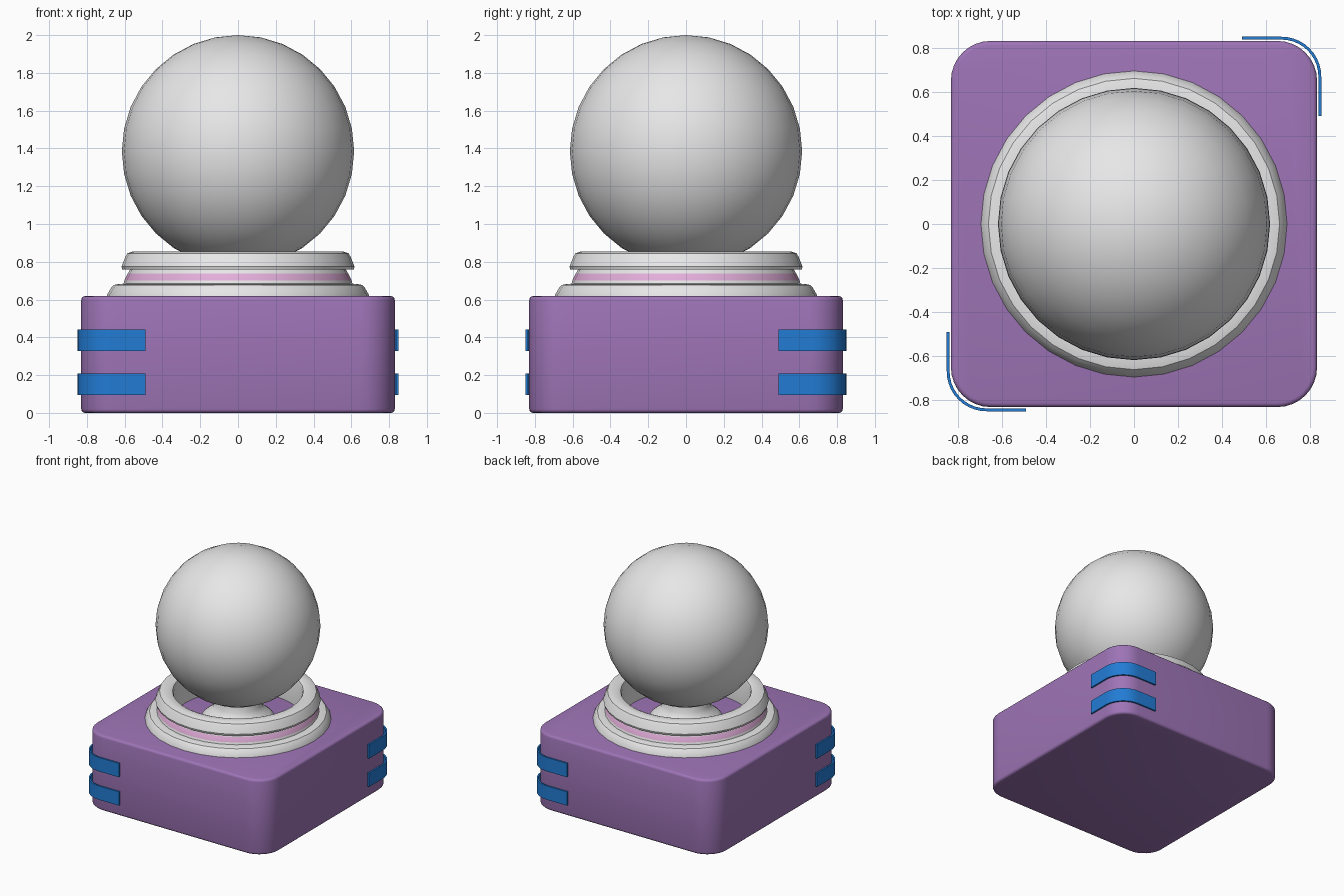
import bpy, bmesh, math

if "Cube" in bpy.data.objects:
    bpy.data.objects.remove(bpy.data.objects["Cube"])


def material(name, rgb):
    m = bpy.data.materials.new(name)
    m.diffuse_color = (*rgb, 1)
    m.use_nodes = True
    m.node_tree.nodes["Principled BSDF"].inputs["Base Color"].default_value = m.diffuse_color
    return m


GREY = material("light_grey", (0.8, 0.8, 0.8))
PURPLE = material("purple", (0.34, 0.175, 0.47))
BLUE = material("blue", (0.016, 0.20, 0.66))
PINK = material("pink", (0.76, 0.42, 0.70))


def finish(bm, name, mats, rule=None, angle=35):
    bmesh.ops.recalc_face_normals(bm, faces=bm.faces[:])
    for f in bm.faces:
        f.smooth = True
        if rule:
            f.material_index = rule(f.calc_center_median())
    me = bpy.data.meshes.new(name)
    bm.to_mesh(me)
    bm.free()
    for m in mats:
        me.materials.append(m)
    me.set_sharp_from_angle(angle=math.radians(angle))
    ob = bpy.data.objects.new(name, me)
    bpy.context.collection.objects.link(ob)
    return ob


def lathe(name, profile, mats, closed, rule=None, sides=32):
    # Revolve (radius, height) points around the z axis
    bm = bmesh.new()
    rings = []
    for i in range(sides):
        a = math.tau * i / sides
        rings.append([bm.verts.new((r * math.cos(a), r * math.sin(a), z))
                      for r, z in profile])
    n = len(profile)
    for i in range(sides):
        p, q = rings[i], rings[(i + 1) % sides]
        for j in range(n if closed else n - 1):
            k = (j + 1) % n
            bm.faces.new((p[j], q[j], q[k], p[k]))
    return finish(bm, name, mats, rule)


# Base block: rounded corners, then softened top and bottom rims
bm = bmesh.new()
bmesh.ops.create_cube(bm, size=1)
for v in bm.verts:
    v.co = (v.co.x * 1.66, v.co.y * 1.66, (v.co.z + 0.5) * 0.618)
uprights = [e for e in bm.edges
            if abs(e.verts[0].co.z - e.verts[1].co.z) > 0.1]
bmesh.ops.bevel(bm, geom=uprights, offset=0.18, segments=8, profile=0.5,
                affect='EDGES')
rims = [e for e in bm.edges if abs(e.verts[0].co.z - e.verts[1].co.z) < 0.01]
bmesh.ops.bevel(bm, geom=rims, offset=0.02, segments=3, profile=0.5,
                affect='EDGES')
finish(bm, "base_block", [PURPLE])


# Corner straps: a thin strip bent round two opposite corners
def strap(name, z0, z1, sign):
    def path(half, radius):
        c = half - radius
        pts = [(0.49, half)]
        pts += [(c + radius * math.sin(a), c + radius * math.cos(a))
                for a in [math.pi / 2 * i / 10 for i in range(11)]]
        return pts + [(half, 0.49)]

    outer, inner = path(0.849, 0.18), path(0.836, 0.167)
    bm = bmesh.new()
    rows = []
    for (ox, oy), (ix, iy) in zip(outer, inner):
        rows.append([bm.verts.new((sign * x, sign * y, z)) for x, y, z in
                     ((ox, oy, z0), (ox, oy, z1), (ix, iy, z1), (ix, iy, z0))])
    for p, q in zip(rows, rows[1:]):
        for j in range(4):
            k = (j + 1) % 4
            bm.faces.new((p[j], q[j], q[k], p[k]))
    bm.faces.new(rows[0])
    bm.faces.new(rows[-1])
    finish(bm, name, [BLUE])


for sign, side in ((-1, "front"), (1, "back")):
    strap(side + "_lower_strap", 0.095, 0.208, sign)
    strap(side + "_upper_strap", 0.328, 0.442, sign)

# Stepped collar with a pink stripe around its neck
collar = [(0.48, 0.61), (0.695, 0.61), (0.693, 0.625), (0.672, 0.662),
          (0.66, 0.676), (0.635, 0.682), (0.606, 0.684), (0.602, 0.70),
          (0.583, 0.738), (0.572, 0.758), (0.613, 0.76), (0.617, 0.775),
          (0.597, 0.825), (0.585, 0.845), (0.555, 0.855), (0.51, 0.855),
          (0.488, 0.845), (0.48, 0.825)]
lathe("collar", collar, [GREY, PINK], True,
      lambda c: int(0.705 < c.z < 0.73 and c.xy.length > 0.55))

# Flared stem holding the ball
lathe("stem", [(0.28, 0.61), (0.27, 0.64), (0.235, 0.67), (0.195, 0.70),
               (0.17, 0.74), (0.165, 0.81)], [GREY], False)

# Ball
bm = bmesh.new()
bmesh.ops.create_uvsphere(bm, u_segments=32, v_segments=16, radius=0.615)
bmesh.ops.translate(bm, verts=bm.verts[:], vec=(0, 0, 1.385))
finish(bm, "ball", [GREY])
